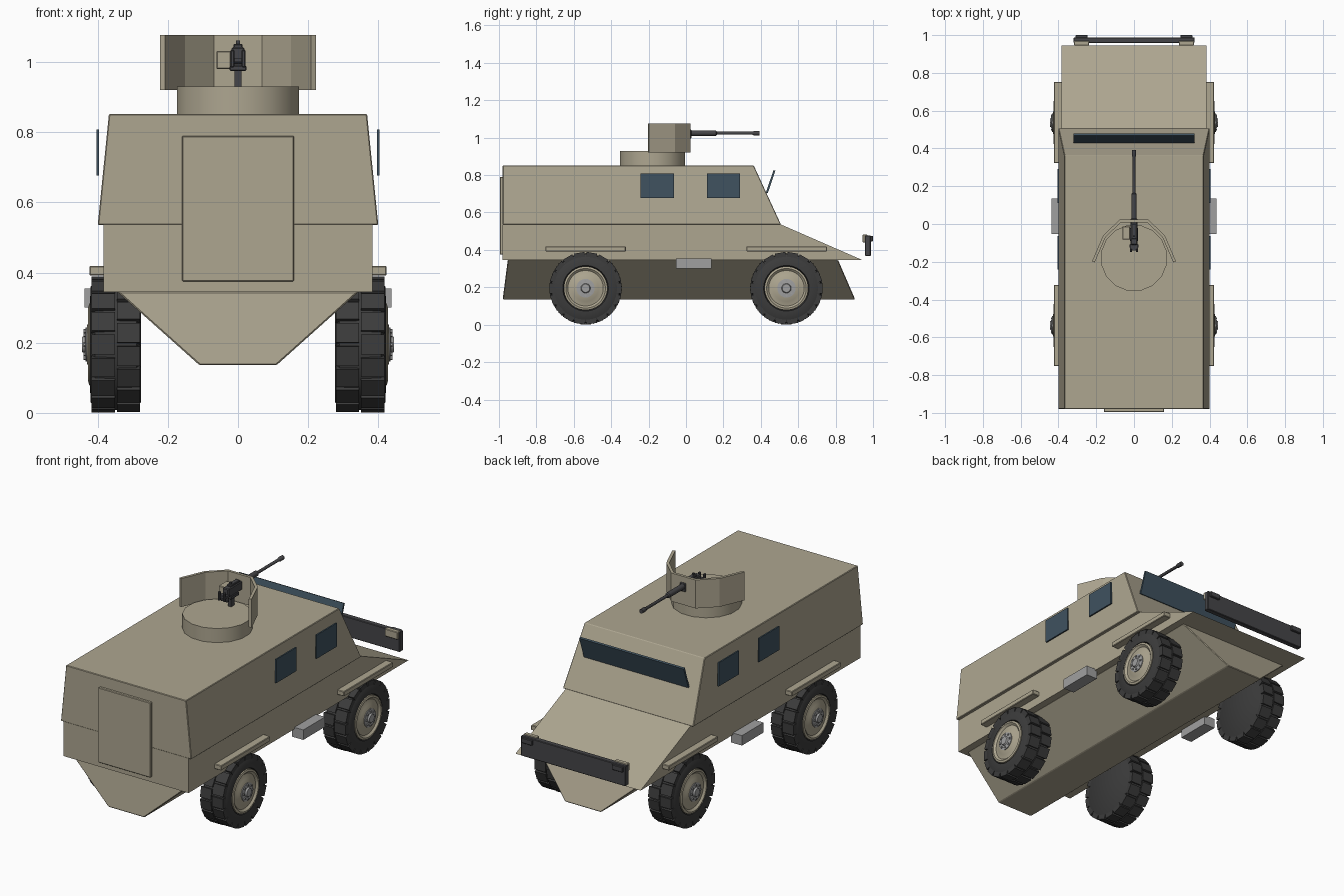
import bpy, bmesh
from math import sin, cos, pi
from mathutils import Matrix, Vector

if "Cube" in bpy.data.objects:
    bpy.data.objects.remove(bpy.data.objects["Cube"])


def mat(name, c):
    m = bpy.data.materials.new(name)
    m.diffuse_color = (*c, 1)
    m.use_nodes = True
    m.node_tree.nodes["Principled BSDF"].inputs["Base Color"].default_value = m.diffuse_color
    return m


TAN = mat("tan_paint", (0.42, 0.38, 0.28))
RUBBER = mat("rubber", (0.045, 0.045, 0.045))
GLASS = mat("glass", (0.05, 0.085, 0.115))
METAL = mat("gun_metal", (0.06, 0.06, 0.065))
STEEL = mat("steel", (0.35, 0.35, 0.35))


def finish(name, bm, m, smooth=False, bevel=0):
    bmesh.ops.recalc_face_normals(bm, faces=bm.faces)
    me = bpy.data.meshes.new(name)
    bm.to_mesh(me)
    bm.free()
    me.materials.append(m)
    ob = bpy.data.objects.new(name, me)
    bpy.context.collection.objects.link(ob)
    if bevel:
        b = ob.modifiers.new("bevel", 'BEVEL')
        b.width, b.segments = bevel, 1
    if smooth:
        bpy.ops.object.select_all(action='DESELECT')
        ob.select_set(True)
        bpy.context.view_layer.objects.active = ob
        bpy.ops.object.shade_smooth_by_angle(angle=0.6)
    return ob


def loft(name, sections, m, **kw):
    """Skin equal-length closed loops and cap both ends."""
    bm = bmesh.new()
    loops = [[bm.verts.new(p) for p in s] for s in sections]
    n = len(loops[0])
    for a, b in zip(loops, loops[1:]):
        for i in range(n):
            bm.faces.new((a[i], a[(i + 1) % n], b[(i + 1) % n], b[i]))
    bm.faces.new(loops[0])
    bm.faces.new(loops[-1])
    return finish(name, bm, m, **kw)


def lathe(name, profile, n, m, origin=(0, 0, 0), axis='X', **kw):
    """Revolve (radius, distance) pairs about an axis."""
    def pt(r, d, a):
        u, v = r * cos(a), r * sin(a)
        p = {'X': (d, u, v), 'Y': (u, d, v), 'Z': (u, v, d)}[axis]
        return Vector(p) + Vector(origin)
    secs = [[pt(r, d, 2 * pi * (i + .5) / n) for i in range(n)] for r, d in profile]
    return loft(name, secs, m, smooth=n > 8, **kw)


def add_box(bm, lo, hi, rot=Matrix()):
    lo, hi = Vector(lo), Vector(hi)
    mt = rot @ Matrix.Translation((lo + hi) / 2) @ Matrix.Diagonal((*(hi - lo), 1))
    bmesh.ops.create_cube(bm, size=1, matrix=mt)


def box(name, lo, hi, m, bevel=0, both=False):
    bm = bmesh.new()
    add_box(bm, lo, hi)
    if both:
        add_box(bm, (-hi[0], lo[1], lo[2]), (-lo[0], hi[1], hi[2]))
    return finish(name, bm, m, bevel=bevel)


def rect(x, y0, y1, z):
    return [(-x, y0, z), (x, y0, z), (x, y1, z), (-x, y1, z)]


# hull: tapered cabin, wedge-nosed body, V-shaped belly
loft("cabin", [rect(.40, -.98, .508, .535), rect(.368, -.98, .362, .852)], TAN, bevel=.003)
side = [(-.98, .345), (.945, .345), (.505, .537), (-.98, .537)]
loft("body", [[(x, y, z) for y, z in side] for x in (-.383, .383)], TAN)


def vee(y_top, y_bot):
    return [(-.345, y_top, .346), (-.11, y_bot, .136), (.11, y_bot, .136), (.345, y_top, .346)]


loft("belly", [vee(-.953, -.98), vee(.813, .904)], TAN, bevel=.004)
box("rear_door", (-.16, -.995, .375), (.16, -.975, .79), TAN, bevel=.003)

# glazing
for label, y in (("rear", -.242), ("front", .112)):
    box(label + "_side_windows", (.396, y, .677), (.404, y + .178, .808), GLASS, both=True)
pane = [(.427, .706), (.437, .703), (.478, .823), (.468, .827)]
loft("windscreen", [[(x, y, z) for y, z in pane] for x in (-.32, .32)], GLASS)

# mudguards, steps, bumper
for label, y in (("rear", -.752), ("front", .323)):
    box(label + "_mudguards", (.375, y, .392), (.424, y + .43, .419), TAN, bevel=.003, both=True)
box("steps", (.37, -.054, .30), (.438, .136, .355), STEEL, both=True)
box("bumper", (-.32, .958, .367), (.32, .988, .478), METAL, bevel=.003)
box("bumper_brackets", (.237, .944, .44), (.317, .97, .482), TAN, bevel=.003, both=True)
box("bumper_hooks", (.245, .985, .445), (.31, 1.0, .475), METAL, bevel=.003, both=True)


# wheels
def wheel(label, s, y):
    o = (0, y, .195)
    tyre = [(.165, .277), (.185, .29), (.187, .348), (.185, .407), (.165, .42),
            (.122, .422), (.116, .405)]
    lathe(label + "_tyre", [(r, s * d) for r, d in tyre], 36, RUBBER, o)
    bm = bmesh.new()
    n = 18
    for row, (x0, x1) in enumerate(((.279, .345), (.351, .418))):
        for i in range(n):
            rot = Matrix.Translation(o) @ Matrix.Rotation(2 * pi * (i + row / 2) / n, 4, 'X')
            add_box(bm, (min(s * x0, s * x1), -.028, .165), (max(s * x0, s * x1), .028, .1925), rot)
    finish(label + "_tread", bm, RUBBER)
    rim = [(.117, .40), (.117, .424), (.106, .427), (.095, .417), (.07, .422), (.055, .43)]
    lathe(label + "_rim", [(r, s * d) for r, d in rim], 32, TAN, o)
    hub = [(.05, .42), (.05, .434), (.026, .436), (.022, .445)]
    lathe(label + "_hub", [(r, s * d) for r, d in hub], 16, STEEL, o)
    for i in range(8):
        a = 2 * pi * i / 8
        lathe(label + "_bolt", [(.006, s * .43), (.006, s * .44)], 6, STEEL,
              (0, y + .038 * cos(a), .195 + .038 * sin(a)))


for sname, s in (("right", 1), ("left", -1)):
    for ename, y in (("front", .537), ("rear", -.537)):
        wheel(f"{ename}_{sname}_wheel", s, y)

# turret ring and folded gun shield
lathe("turret_ring", [(.177, .845), (.177, .93)], 16, TAN, (0, -.18, 0), 'Z')
outer = [(-.222, -.197), (-.163, -.06), (-.075, .024), (.075, .024), (.163, -.06), (.222, -.197)]
inner = [(-.208, -.203), (-.151, -.07), (-.069, .009), (.069, .009), (.151, -.07), (.208, -.203)]
loft("gun_shield", [[(*a, .92), (*a, 1.077), (*b, 1.077), (*b, .92)]
                    for a, b in zip(outer, inner)], TAN)

# machine gun
box("receiver", (-.018, -.11, .995), (.018, .03, 1.043), METAL, bevel=.004)
box("feed_cover", (-.013, -.08, 1.04), (.013, .0, 1.052), METAL, bevel=.003)
box("rear_sight", (-.005, -.07, 1.05), (.005, -.06, 1.062), METAL)
box("grip_plate", (-.024, -.125, .975), (.024, -.108, .99), METAL, bevel=.003)
box("grips", (.01, -.148, .985), (.022, -.132, 1.035), METAL, bevel=.003, both=True)
box("grip_bar", (-.022, -.14, 1.0), (.022, -.105, 1.012), METAL)
box("cradle", (-.022, -.09, .978), (.022, -.02, .998), METAL, bevel=.003)
box("pintle", (-.01, -.075, .925), (.01, -.045, .985), METAL)
box("ammo_box", (-.062, -.082, .98), (-.02, -.012, 1.032), TAN, bevel=.003)
lathe("barrel", [(.015, .02), (.015, .16), (.008, .165), (.008, .355), (.012, .362), (.012, .392)],
      12, METAL, (0, 0, 1.024), 'Y')
